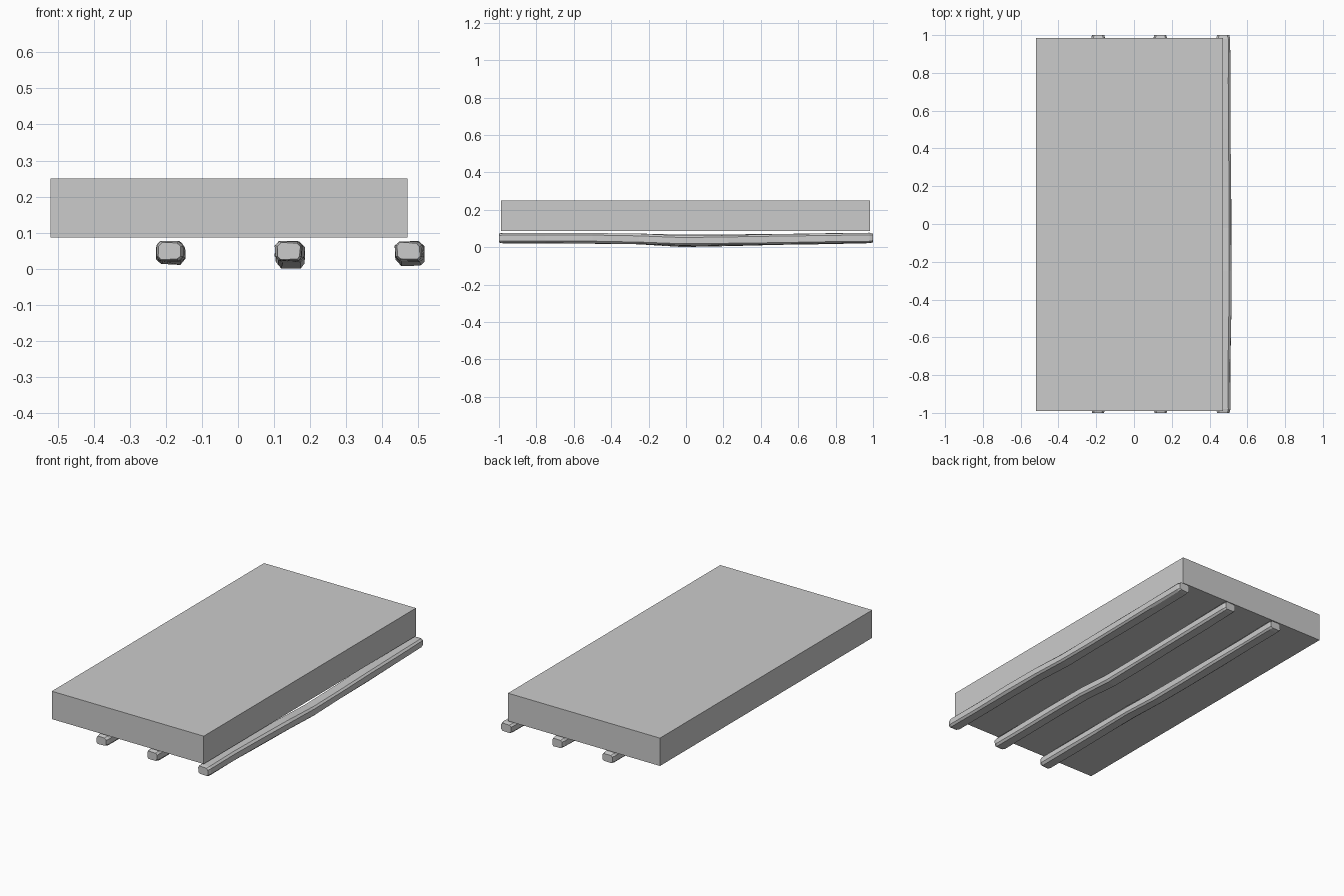
import bpy, bmesh, random

if "Cube" in bpy.data.objects:
    bpy.data.objects.remove(bpy.data.objects["Cube"])

random.seed(4)


def finish(name, bm):
    bmesh.ops.recalc_face_normals(bm, faces=bm.faces)
    mesh = bpy.data.meshes.new(name)
    bm.to_mesh(mesh)
    bm.free()
    obj = bpy.data.objects.new(name, mesh)
    bpy.context.collection.objects.link(obj)
    return obj


def slab(name, lo, hi):
    bm = bmesh.new()
    bmesh.ops.create_cube(bm, size=1)
    for v in bm.verts:
        v.co = [(a + b) / 2 + c * (b - a) for a, b, c in zip(lo, hi, v.co)]
    return finish(name, bm)


def beam(name, path):
    """Rough-hewn beam: chamfered section lofted along (y, x, z, scale) stations."""
    w, h, c = 0.037, 0.027, 0.011
    section = [(w, c - h), (w, h - c), (w - c, h), (c - w, h),
               (-w, h - c), (-w, c - h), (c - w, -h), (w - c, -h)]
    bm = bmesh.new()
    rings = []
    for y, x, z, s in path:
        rings.append([bm.verts.new((x + px * s + random.uniform(-.002, .002), y,
                                    z + pz * s + random.uniform(-.0015, .0015)))
                      for px, pz in section])
    for a, b in zip(rings, rings[1:]):
        for i in range(8):
            j = (i + 1) % 8
            bm.faces.new((a[i], a[j], b[j], b[i]))
    bm.faces.new(rings[0])
    bm.faces.new(rings[-1])
    return finish(name, bm)


# Thick top board
slab("top_board", (-0.52, -0.99, 0.086), (0.47, 0.985, 0.25))

# Three wavy supporting beams: x centre, sideways bend, sag
ys = [-1, -0.98, -0.75, -0.5, -0.25, -0.02, 0.22, 0.5, 0.75, 0.98, 1]
bend = [0, 0, 0.1, 0.5, 1, 0.8, 0.4, 0.2, 0.1, 0, 0]
sag = [0, 0, 0.05, 0.1, 0.35, 1, 0.75, 0.5, 0.25, 0, 0]
for name, x0, dx, dz in (("left_beam", -0.190, 0.006, 0.010),
                         ("middle_beam", 0.140, 0.009, 0.020),
                         ("right_beam", 0.473, 0.006, 0.014)):
    beam(name, [(y, x0 + dx * b, 0.049 - dz * s, 0.85 if abs(y) == 1 else 1)
                for y, b, s in zip(ys, bend, sag)])
